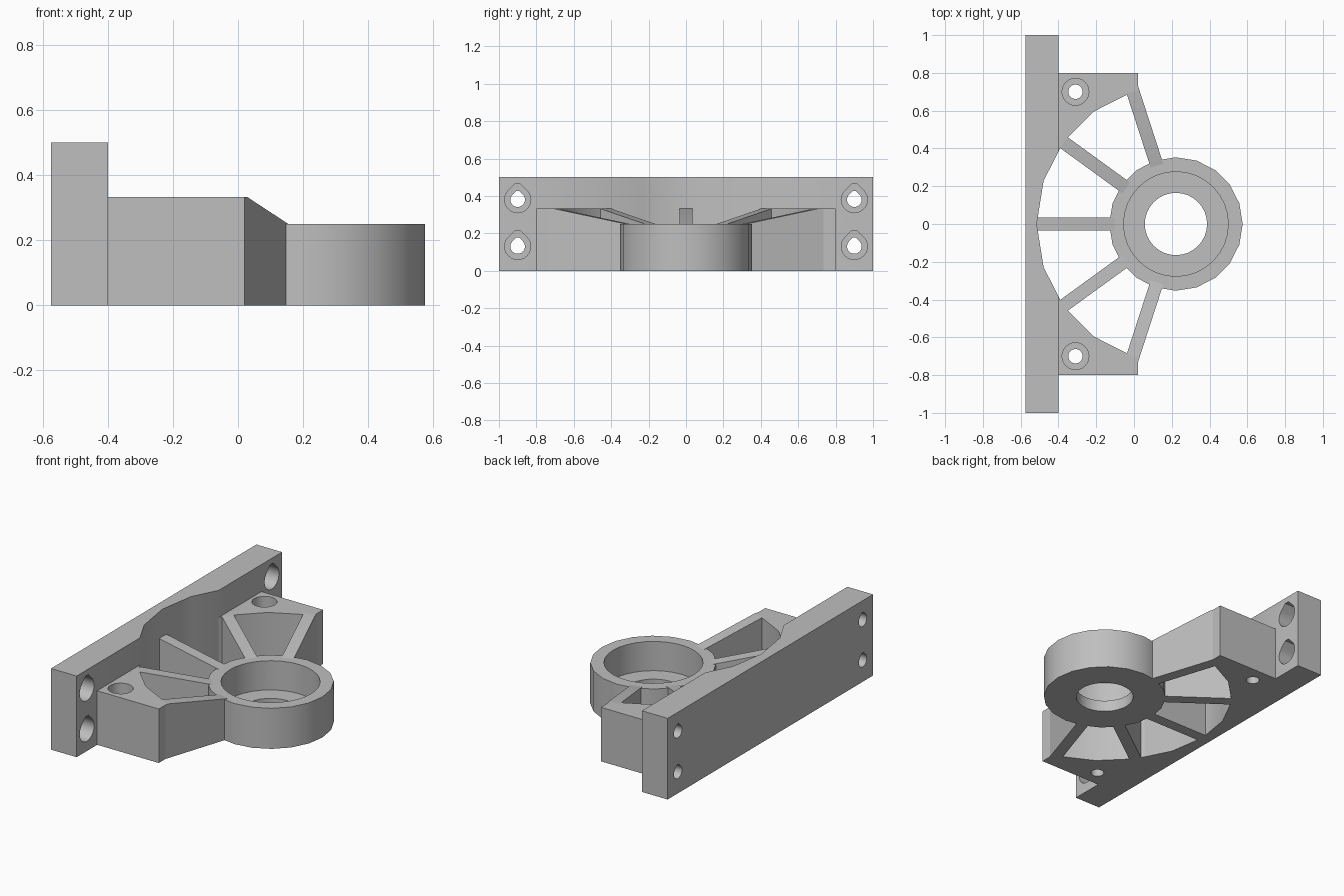
import bpy, bmesh
from math import cos, sin, pi, radians
from mathutils import Matrix, Vector

cube = bpy.data.objects.get("Cube")
if cube:
    bpy.data.objects.remove(cube)

grey = bpy.data.materials.new("plain grey")
grey.use_nodes = True
GREY = (0.52, 0.52, 0.52, 1)
grey.diffuse_color = GREY
grey.node_tree.nodes["Principled BSDF"].inputs["Base Color"].default_value = GREY

CX = 0.222                        # axis of the bearing ring
WALL = 0.737                      # radius of the round clearance
BLOCK_H, RING_H = 0.333, 0.25


def prism(name, points, depth, matrix=Matrix()):
    """Extrude a 2D outline along local z, then place it."""
    bm = bmesh.new()
    face = bm.faces.new([bm.verts.new((u, v, 0)) for u, v in points])
    new = bmesh.ops.extrude_face_region(bm, geom=[face])["geom"]
    verts = [g for g in new if isinstance(g, bmesh.types.BMVert)]
    bmesh.ops.translate(bm, verts=verts, vec=(0, 0, depth))
    bmesh.ops.transform(bm, verts=bm.verts, matrix=matrix)
    bmesh.ops.recalc_face_normals(bm, faces=bm.faces)
    mesh = bpy.data.meshes.new(name)
    bm.to_mesh(mesh)
    bm.free()
    mesh.materials.append(grey)
    obj = bpy.data.objects.new(name, mesh)
    bpy.context.collection.objects.link(obj)
    return obj


def rect(x0, x1, y0, y1):
    return [(x0, y0), (x1, y0), (x1, y1), (x0, y1)]


def circle(r, n=20):
    return [(r * cos(2 * pi * i / n), r * sin(2 * pi * i / n)) for i in range(n)]


def teardrop(r):
    """Circle whose top is drawn up to a narrow flat."""
    arc = [radians(135 + 15 * i) for i in range(19)]
    tip = 1.22 * r
    half = r * 2 ** 0.5 - tip
    return [(r * cos(a), r * sin(a)) for a in arc] + [(half, tip), (-half, tip)]


def at(x, y, z):
    return Matrix.Translation((x, y, z))


def cut(obj, cutters):
    """Subtract the cutters and discard them."""
    bpy.context.view_layer.objects.active = obj
    for c in cutters:
        c.hide_render = True
        mod = obj.modifiers.new("cut", "BOOLEAN")
        mod.operation, mod.solver, mod.object = "DIFFERENCE", "EXACT", c
        bpy.ops.object.modifier_apply(modifier=mod.name)
        bpy.data.objects.remove(c)


def clearance():
    return prism("clearance_cutter", circle(WALL), 1, at(CX, 0, -0.2))


# Local x, y, z of a sideways hole become world y, z, x
SIDE = Matrix(((0, 0, 1, 0), (1, 0, 0, 0), (0, 1, 0, 0), (0, 0, 0, 1)))

# Back plate with counterbored teardrop holes
plate = prism("back_plate", rect(-0.575, -0.4, -1, 1), 0.5)
holes = [clearance()]
for y in (-0.9, 0.9):
    for z in (0.13, 0.38):
        holes.append(prism("bolt_hole", teardrop(0.039), 0.4, at(-0.7, y, z) @ SIDE))
        holes.append(prism("bolt_head", teardrop(0.07), 0.3, at(-0.52, y, z) @ SIDE))
cut(plate, holes)

# Mounting blocks on both sides, hollowed by the clearance
blocks = prism("mounting_blocks", rect(-0.4, 0.02, -0.8, 0.8), BLOCK_H)
holes = [clearance()]
for y in (-0.7, 0.7):
    holes.append(prism("screw_hole", circle(0.038, 24), 1, at(-0.31, y, -0.2)))
    holes.append(prism("screw_head", circle(0.071, 24), 1, at(-0.31, y, 0.1)))
cut(blocks, holes)

# Bearing ring with a stepped bore
ring = prism("bearing_ring", circle(0.353), RING_H, at(CX, 0, 0))
cut(ring, [prism("seat_bore", circle(0.277, 32), 1, at(CX, 0, 0.07)),
           prism("shaft_bore", circle(0.165, 32), 1, at(CX, 0, -0.2))])

# Sloping spokes, drawn as a side profile (radius, height)
side = [(0.3, 0), (0.765, 0), (0.765, BLOCK_H), (0.735, BLOCK_H),
        (0.325, RING_H), (0.3, RING_H - 0.005)]
width = 0.07
upright = Matrix.Rotation(pi / 2, 4, "X")
spokes = []
for i in range(-2, 3):
    turn = Matrix.Rotation(pi + radians(36 * i), 4, "Z")
    place = at(CX, 0, 0) @ turn @ at(0, width / 2, 0) @ upright
    spokes.append(prism(f"spoke_{i + 3}", side, width, place))

# Smooth the round walls, keep the corners sharp
bpy.ops.object.select_all(action="DESELECT")
for obj in [plate, blocks, ring] + spokes:
    obj.select_set(True)
bpy.context.view_layer.objects.active = plate
bpy.ops.object.shade_smooth_by_angle(angle=radians(30))
